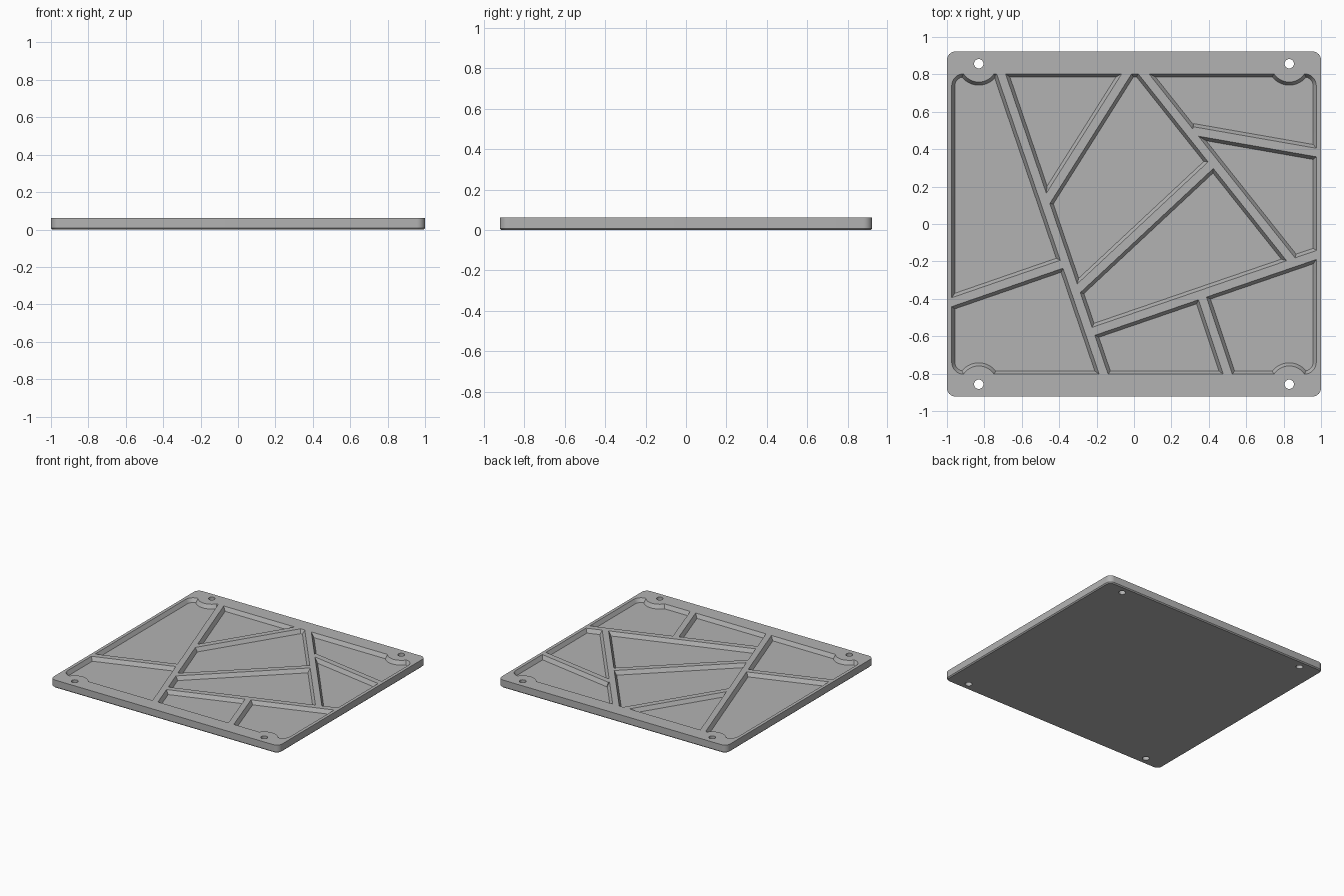
import bpy
import bmesh
from math import cos, sin, pi
from mathutils import Vector

TOP, FLOOR = 0.062, 0.032      # plate top and pocket floor
SLOPE = 0.017 / (TOP - FLOOR)  # taper of every pocket wall
HOLE_X, HOLE_Y = 0.83, 0.857

if "Cube" in bpy.data.objects:
    bpy.data.objects.remove(bpy.data.objects["Cube"], do_unlink=True)

grey = bpy.data.materials.new("light_grey")
grey.use_nodes = True
colour = (0.45, 0.45, 0.45, 1)
grey.diffuse_color = colour
grey.node_tree.nodes["Principled BSDF"].inputs["Base Color"].default_value = colour


def rounded_rect(hx, hy, r, steps=8):
    """Outline of a rectangle with rounded corners."""
    pts = []
    for q, (sx, sy) in enumerate([(1, 1), (-1, 1), (-1, -1), (1, -1)]):
        for i in range(steps + 1):
            a = (q + i / steps) * pi / 2
            pts.append((sx * (hx - r) + r * cos(a), sy * (hy - r) + r * sin(a)))
    return pts


def circle(cx, cy, r, steps=40):
    return [(cx + r * cos(2 * pi * i / steps), cy + r * sin(2 * pi * i / steps))
            for i in range(steps)]


def bar(start, end, half):
    """Outline of a straight bar of the given half width."""
    a, b = Vector(start), Vector(end)
    d = (b - a).normalized()
    n = Vector((-d.y, d.x)) * half
    return [a - n, b - n, b + n, a + n]


def loft(name, rings):
    """Solid through stacked outlines, given as (outline, z)."""
    bm = bmesh.new()
    loops = [[bm.verts.new((p[0], p[1], z)) for p in pts] for pts, z in rings]
    for lo, hi in zip(loops, loops[1:]):
        for i in range(len(lo)):
            j = (i + 1) % len(lo)
            bm.faces.new((lo[i], lo[j], hi[j], hi[i]))
    bm.faces.new(loops[0][::-1])
    bm.faces.new(loops[-1])
    bmesh.ops.recalc_face_normals(bm, faces=bm.faces)
    mesh = bpy.data.meshes.new(name)
    bm.to_mesh(mesh)
    bm.free()
    mesh.materials.append(grey)
    ob = bpy.data.objects.new(name, mesh)
    bpy.context.collection.objects.link(ob)
    return ob


def tapered(name, outline, z0, z1):
    """Solid whose outline(offset) widens downwards along the wall slope."""
    return loft(name, [(outline((TOP - z) * SLOPE), z) for z in (z0, z1)])


def subtract(ob, cutter):
    mod = ob.modifiers.new("cut", "BOOLEAN")
    mod.operation, mod.solver, mod.object = "DIFFERENCE", "EXACT", cutter
    bpy.context.view_layer.objects.active = ob
    bpy.ops.object.modifier_apply(modifier=mod.name)
    bpy.data.objects.remove(cutter, do_unlink=True)


# Plate with rounded corners and a small chamfer underneath
plate = loft("ribbed_plate", [
    (rounded_rect(0.992, 0.914, 0.037), 0),
    (rounded_rect(1.0, 0.922, 0.045), 0.008),
    (rounded_rect(1.0, 0.922, 0.045), TOP)])

# Recess with sloping walls
recess = tapered("recess_cutter",
                 lambda o: rounded_rect(0.975 - o, 0.803 - o, 0.065 - o),
                 FLOOR, TOP + 0.02)

# Ribs left standing in the recess
ribs = [
    ((-0.744, 0.9), (-0.129, -0.9)),       # long diagonal
    ((-1.05, -0.444), (-0.372, -0.21)),    # left branch
    ((-0.235, -0.58), (1.05, -0.14)),      # lower cross rib
    ((0.36, -0.379), (0.534, -0.9)),       # short lower rib
    ((-0.475, 0.112), (0.022, 0.9)),       # upper slanted rib
    ((-0.026, 0.9), (0.853, -0.207)),      # right diagonal
    ((0.43, 0.333), (-0.315, -0.362)),     # middle rib
    ((0.312, 0.498), (1.05, 0.369)),       # right branch
]
for a, b in ribs:
    subtract(recess, tapered("rib", lambda o: bar(a, b, 0.0225 + o),
                             FLOOR - 0.01, TOP + 0.03))

# Round bosses around the screw holes
corners = [(x, y) for x in (-HOLE_X, HOLE_X) for y in (-HOLE_Y, HOLE_Y)]
for x, y in corners:
    subtract(recess, tapered("boss", lambda o: circle(x, y, 0.098 + o),
                             FLOOR - 0.01, TOP + 0.03))
subtract(plate, recess)

# Screw holes
for x, y in corners:
    ring = circle(x, y, 0.025, 24)
    subtract(plate, loft("hole_cutter", [(ring, -0.05), (ring, TOP + 0.05)]))

bpy.ops.object.select_all(action="DESELECT")
plate.select_set(True)
bpy.context.view_layer.objects.active = plate
bpy.ops.object.shade_smooth_by_angle(angle=pi / 6)
